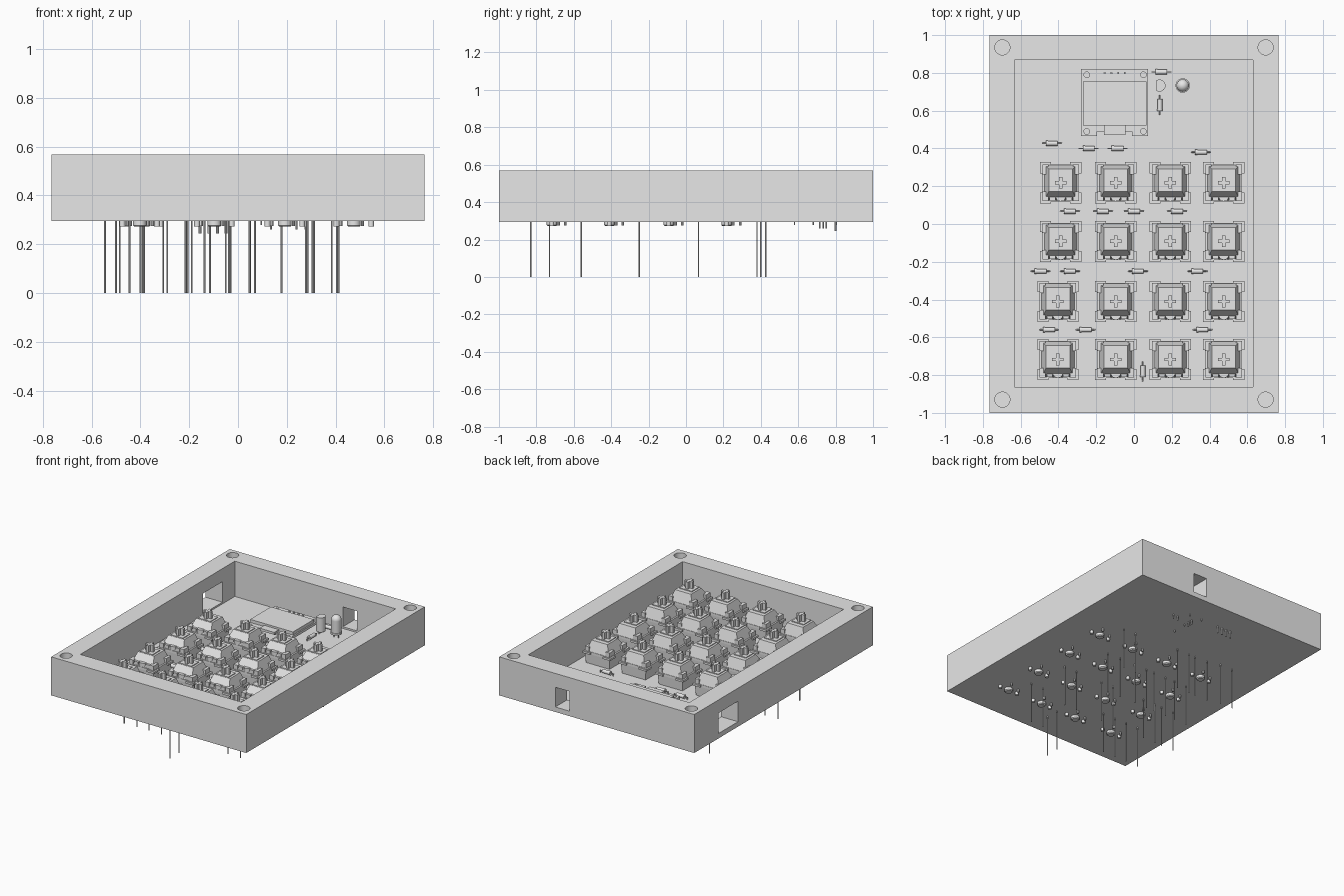
import bpy, bmesh, math
from mathutils import Matrix, Vector

if "Cube" in bpy.data.objects:
    bpy.data.objects.remove(bpy.data.objects["Cube"], do_unlink=True)

grey = bpy.data.materials.new("plain_grey")
grey.use_nodes = True
grey.diffuse_color = (0.8, 0.8, 0.8, 1)
grey.node_tree.nodes["Principled BSDF"].inputs["Base Color"].default_value = (0.8, 0.8, 0.8, 1)

BOTTOM, BOARD, RIM = 0.295, 0.318, 0.568
MM = 0.014
parts = []


def block(bm, x, y, z, top_x=None, top_y=None):
    """Box from ranges, optionally narrowing to another top rectangle."""
    tx, ty = top_x or x, top_y or y
    for v in bmesh.ops.create_cube(bm, size=1)["verts"]:
        i, j, k = (int(c > 0) for c in v.co)
        v.co = ((tx if k else x)[i], (ty if k else y)[j], z[k])


def rod(bm, a, b, r, r2=None, sides=12):
    """Cylinder or cone between two points."""
    a, b = Vector(a), Vector(b)
    d = b - a
    m = Matrix.Translation((a + b) / 2) @ d.to_track_quat("Z", "Y").to_matrix().to_4x4()
    bmesh.ops.create_cone(bm, cap_ends=True, segments=sides, radius1=r,
                          radius2=r if r2 is None else r2, depth=d.length, matrix=m)


def add(name, mesh, loc=(0, 0, 0), angle=0):
    ob = bpy.data.objects.new(name, mesh)
    ob.location, ob.rotation_euler.z = loc, angle
    bpy.context.collection.objects.link(ob)
    parts.append(ob)
    return ob


def mesh_of(name, bm, scale=1):
    bmesh.ops.scale(bm, vec=(scale,) * 3, verts=bm.verts)
    bmesh.ops.recalc_face_normals(bm, faces=bm.faces)
    me = bpy.data.meshes.new(name)
    bm.to_mesh(me)
    bm.free()
    me.materials.append(grey)
    return me


def cut(ob, cutters):
    """Subtract each cutter mesh and bake the result."""
    helpers = []
    for me in cutters:
        c = bpy.data.objects.new("cutter", me)
        bpy.context.collection.objects.link(c)
        c.hide_render = True
        mod = ob.modifiers.new("cut", "BOOLEAN")
        mod.operation, mod.solver, mod.object = "DIFFERENCE", "EXACT", c
        helpers.append(c)
    dg = bpy.context.evaluated_depsgraph_get()
    baked = bpy.data.meshes.new_from_object(ob.evaluated_get(dg))
    ob.modifiers.clear()
    ob.data = baked
    for c in helpers:
        bpy.data.objects.remove(c, do_unlink=True)


def box_mesh(name, *ranges):
    bm = bmesh.new()
    block(bm, *ranges)
    return mesh_of(name, bm)


def rod_mesh(name, a, b, r, sides=32):
    bm = bmesh.new()
    rod(bm, a, b, r, sides=sides)
    return mesh_of(name, bm)


# Case frame: cavity, two wall windows and four blind screw holes
case = add("case_frame", box_mesh("case_frame", (-0.765, 0.765), (-1, 1), (BOTTOM, RIM)))
cavity_x, cavity_y = (-0.633, 0.63), (-0.862, 0.868)
cutters = [box_mesh("cavity", cavity_x, cavity_y, (0.2, 0.7)),
           box_mesh("side_window", (-0.9, -0.5), (0.51, 0.73), (0.33, 0.475)),
           box_mesh("back_window", (0.215, 0.325), (0.75, 1.1), (0.33, 0.47))]
cutters += [rod_mesh("screw_hole", (x, y, 0.37), (x, y, 0.7), 0.04)
            for x in (-0.697, 0.697) for y in (-0.93, 0.935)]
cut(case, cutters)

# Circuit board closing the bottom
add("circuit_board", box_mesh("circuit_board", cavity_x, cavity_y, (BOTTOM, BOARD)))

# Key switch, in millimetres above the board
bm = bmesh.new()
block(bm, (-6.6, 6.6), (-6.6, 6.6), (0, 5), (-7, 7), (-7, 7))
block(bm, (-7, 7), (-7, 7), (5, 6.2))
block(bm, (-6.2, 6.2), (-6.6, 6.8), (6.2, 11.4), (-4.5, 4.5), (-3.2, 5.2))
block(bm, (-3.4, 3.4), (-3, 3), (11.4, 11.8))
for sx in (-1, 1):
    for sy in (-1, 1):
        xs = sorted((sx * 3.6, sx * 7.8))
        ys = sorted((sy * 3.6, sy * 7.8))
        block(bm, xs, ys, (5, 6))                       # corner flange
        block(bm, sorted((sx * 4.6, sx * 6.9)), sorted((sy * 3.2, sy * 6.9)), (6, 8.4))
    block(bm, sorted((sx * 2, sx * 4.2)), (-6.6, -3.6), (6, 8))
    rod(bm, (sx * 5.08, 0, 0), (sx * 5.08, 0, -3.2), 0.85)  # side peg
rod(bm, (0, -5.1, 6), (0, -5.1, 8.2), 1.9, sides=20)    # light lens
block(bm, (-2.2, 2.2), (-0.62, 0.62), (11.6, 15.2))     # stem cross
block(bm, (-0.62, 0.62), (-2.2, 2.2), (11.6, 15.2))
rod(bm, (0, 0, 0), (0, 0, -2.9), 2, sides=20)           # centre post
rod(bm, (0, 0, -2.9), (0, 0, -3.3), 2, 1.6, 20)
for x, y in ((-3.81, 2.54), (2.54, 5.08)):
    rod(bm, (x, y, 0), (x, y, -3.1), 0.5, sides=8)
switch = mesh_of("key_switch", bm, MM)
for y in (0.218, -0.092, -0.41, -0.717):
    for x in (-0.388, -0.097, 0.192, 0.475):
        if x < -0.3 and y < -0.3:
            x -= 0.015
        add("key_switch", switch, (x, y, BOARD))


# Axial components with bent leads reaching down through the board
def axial(name, depth):
    bm = bmesh.new()
    h = 0.015
    rod(bm, (-0.031, 0, h), (0.031, 0, h), 0.013, sides=16)
    rod(bm, (-0.031, 0, h), (-0.02, 0, h), 0.0145, sides=16)
    rod(bm, (-0.053, 0, h), (0.053, 0, h), 0.0035, sides=8)
    for x in (-0.05, 0.05):
        rod(bm, (x, 0, h + 0.003), (x, 0, -depth), 0.0035, sides=8)
    return mesh_of(name, bm)


diode = axial("diode", BOARD)
rows = {0.067: (-0.34, -0.165, 0, 0.228), -0.25: (-0.495, -0.34, 0.02, 0.335),
        -0.56: (-0.45, -0.257, 0.362), 0.4: (-0.24, -0.087),
        0.427: (-0.435,), 0.38: (0.355,)}
for y, columns in rows.items():
    for x in columns:
        add("diode", diode, (x, y, BOARD))
add("diode", diode, (0.047, -0.78, BOARD), math.pi / 2)
resistor = axial("resistor", 0.04)
add("resistor", resistor, (0.145, 0.805, BOARD))
add("resistor", resistor, (0.137, 0.63, BOARD), math.pi / 2)

# Display module: notched carrier with mounting holes, glass, ribbon and header
carrier = add("display_board", box_mesh("display_board", (-0.28, 0.075), (0.465, 0.82), (0.345, 0.363)))
cut(carrier, [box_mesh("notch", (-0.195, -0.01), (0.4, 0.49), (0.3, 0.4))] +
    [rod_mesh("mount_hole", (x, y, 0.3), (x, y, 0.4), 0.015, 20)
     for x in (-0.25, 0.05) for y in (0.49, 0.79)])
add("display_glass", box_mesh("display_glass", (-0.27, 0.066), (0.522, 0.755), (0.363, 0.385)))
add("display_ribbon", box_mesh("display_ribbon", (-0.16, -0.045), (0.47, 0.522), (0.355, 0.372)))
add("header_block", box_mesh("header_block", (-0.175, -0.03), (0.782, 0.816), (BOARD, 0.345)))
bm = bmesh.new()
for i in range(4):
    x = -0.155 + 0.0355 * i
    rod(bm, (x, 0.799, 0.245), (x, 0.799, 0.372), 0.006, sides=8)
add("header_pins", mesh_of("header_pins", bm))

# Transistor: half-round body on three leads
bm = bmesh.new()
rod(bm, (0, 0, 0.335), (0, 0, 0.437), 0.032, sides=32)
bmesh.ops.bisect_plane(bm, geom=bm.verts[:] + bm.edges[:] + bm.faces[:],
                       plane_co=(-0.018, 0, 0), plane_no=(-1, 0, 0), clear_outer=True)
bmesh.ops.holes_fill(bm, edges=[e for e in bm.edges if e.is_boundary])
for y in (-0.018, 0, 0.018):
    rod(bm, (0, y, 0.26), (0, y, 0.34), 0.004, sides=8)
add("transistor", mesh_of("transistor", bm), (0.135, 0.733, 0))

# Indicator lamp: flange, barrel and dome on two leads
bm = bmesh.new()
rod(bm, (0, 0, 0.347), (0, 0, 0.36), 0.038, sides=32)
rod(bm, (0, 0, 0.36), (0, 0, 0.445), 0.033, sides=32)
bmesh.ops.create_uvsphere(bm, u_segments=32, v_segments=16, radius=0.033,
                          matrix=Matrix.Translation((0, 0, 0.445)))
for x in (-0.018, 0.018):
    rod(bm, (x, 0, 0.26), (x, 0, 0.35), 0.004, sides=8)
add("indicator_lamp", mesh_of("indicator_lamp", bm), (0.258, 0.733, 0))

# Smooth the round parts while keeping edges sharp
bpy.ops.object.select_all(action="DESELECT")
seen = set()
for ob in parts:
    if ob.data.name not in seen:
        seen.add(ob.data.name)
        ob.select_set(True)
        bpy.context.view_layer.objects.active = ob
bpy.ops.object.shade_smooth_by_angle(angle=math.radians(35))
